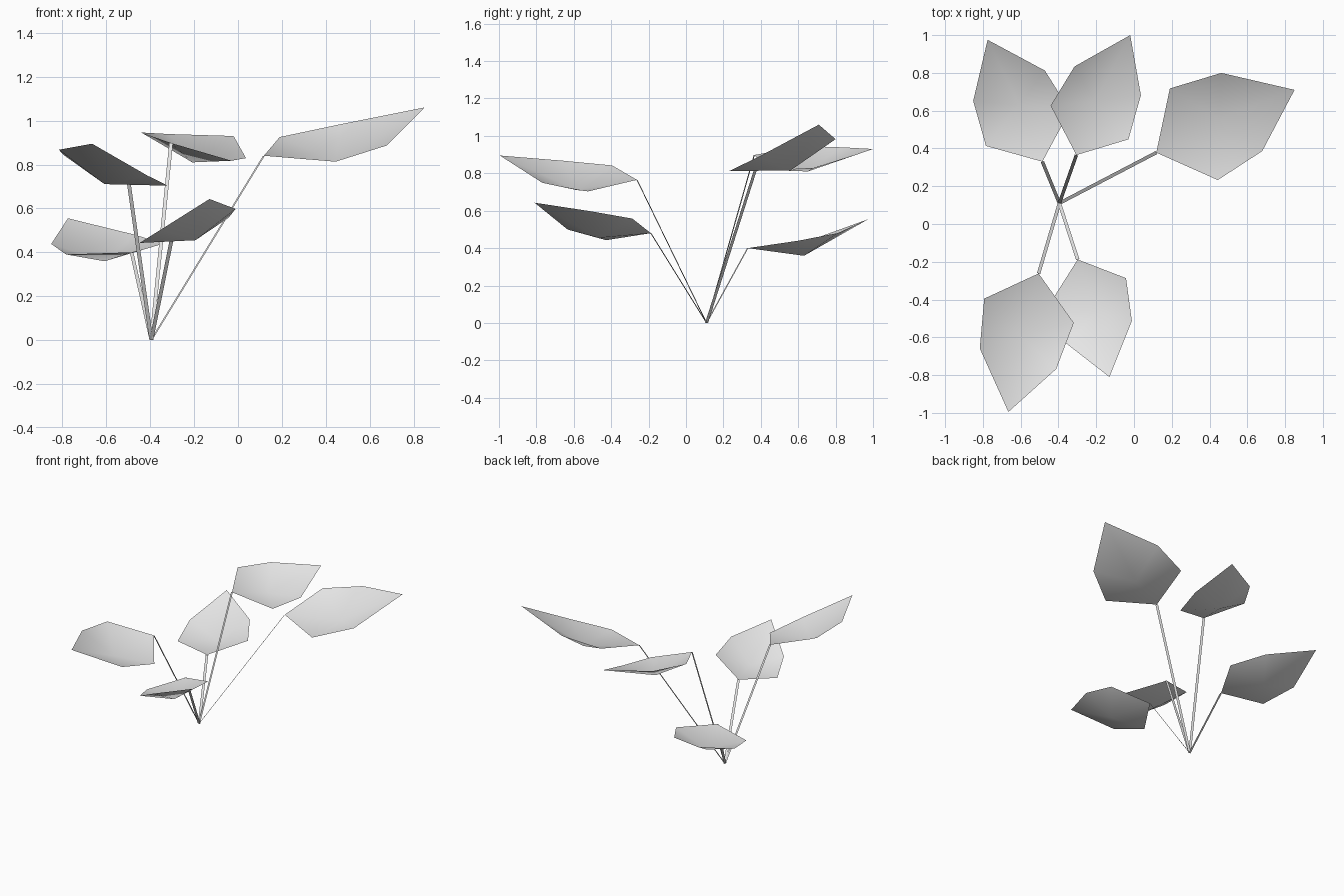
import bpy
import math
from mathutils import Vector

cube = bpy.data.objects.get("Cube")
if cube:
    bpy.data.objects.remove(cube, do_unlink=True)

# One plain grey for the whole plant
grey = bpy.data.materials.new("plain grey")
grey.use_nodes = True
colour = (0.8, 0.8, 0.8, 1)
grey.diffuse_color = colour
grey.node_tree.nodes["Principled BSDF"].inputs["Base Color"].default_value = colour

UP = Vector((0, 0, 1))
ROOT = Vector((-0.395, 0.11, 0))
STEM_HALF_WIDTH = 0.009

# Half leaf outline for a leaf of length one: along, across, above the base-tip line
SHOULDER = (0.265, 0.335, -0.037)
CHEEK = (0.61, 0.286, -0.05)
HOLLOW = (0.426, 0, -0.152)


def add_part(name, verts, faces):
    mesh = bpy.data.meshes.new(name)
    mesh.from_pydata([tuple(v) for v in verts], [], faces)
    mesh.materials.append(grey)
    for face in mesh.polygons:
        face.use_smooth = True
    mesh.update()
    obj = bpy.data.objects.new(name, mesh)
    bpy.context.scene.collection.objects.link(obj)
    return obj


def add_leaf(name, base, tip, roll):
    """Cupped six-sided leaf from base to tip, rolled about its own length."""
    length = (tip - base).length
    along = (tip - base).normalized()
    flat_side = UP.cross(along).normalized()
    lift = along.cross(flat_side)
    angle = math.radians(roll)
    across = flat_side * math.cos(angle) + lift * math.sin(angle)
    above = along.cross(across)

    def place(point, side=1):
        a, b, c = point
        return base + (along * a + across * b * side + above * c) * length

    rim = [base, place(SHOULDER, -1), place(CHEEK, -1),
           tip, place(CHEEK), place(SHOULDER)]
    count = len(rim)
    faces = [(i, (i + 1) % count, count) for i in range(count)]
    add_part(name, rim + [place(HOLLOW)], faces)


def add_stem(name, top):
    """Flat ribbon from the root, its width lying level."""
    side = UP.cross(top - ROOT).normalized() * STEM_HALF_WIDTH
    add_part(name, [ROOT + side, ROOT - side, top - side, top + side], [(0, 1, 2, 3)])


# Name, leaf base, leaf tip, roll in degrees
leaves = [
    ("back_right", (-0.485, 0.33, 0.40), (-0.775, 0.975, 0.555), -6),
    ("back_middle", (-0.305, 0.365, 0.898), (-0.02, 1.0, 0.93), 16),
    ("back_left", (0.118, 0.378, 0.84), (0.85, 0.71, 1.06), 12),
    ("front_right", (-0.505, -0.262, 0.765), (-0.665, -0.995, 0.895), -16),
    ("front_left", (-0.298, -0.188, 0.48), (-0.13, -0.81, 0.643), 15.5),
]
for place_name, base, tip, roll in leaves:
    add_leaf(place_name + "_leaf", Vector(base), Vector(tip), roll)
    add_stem(place_name + "_stem", Vector(base))
